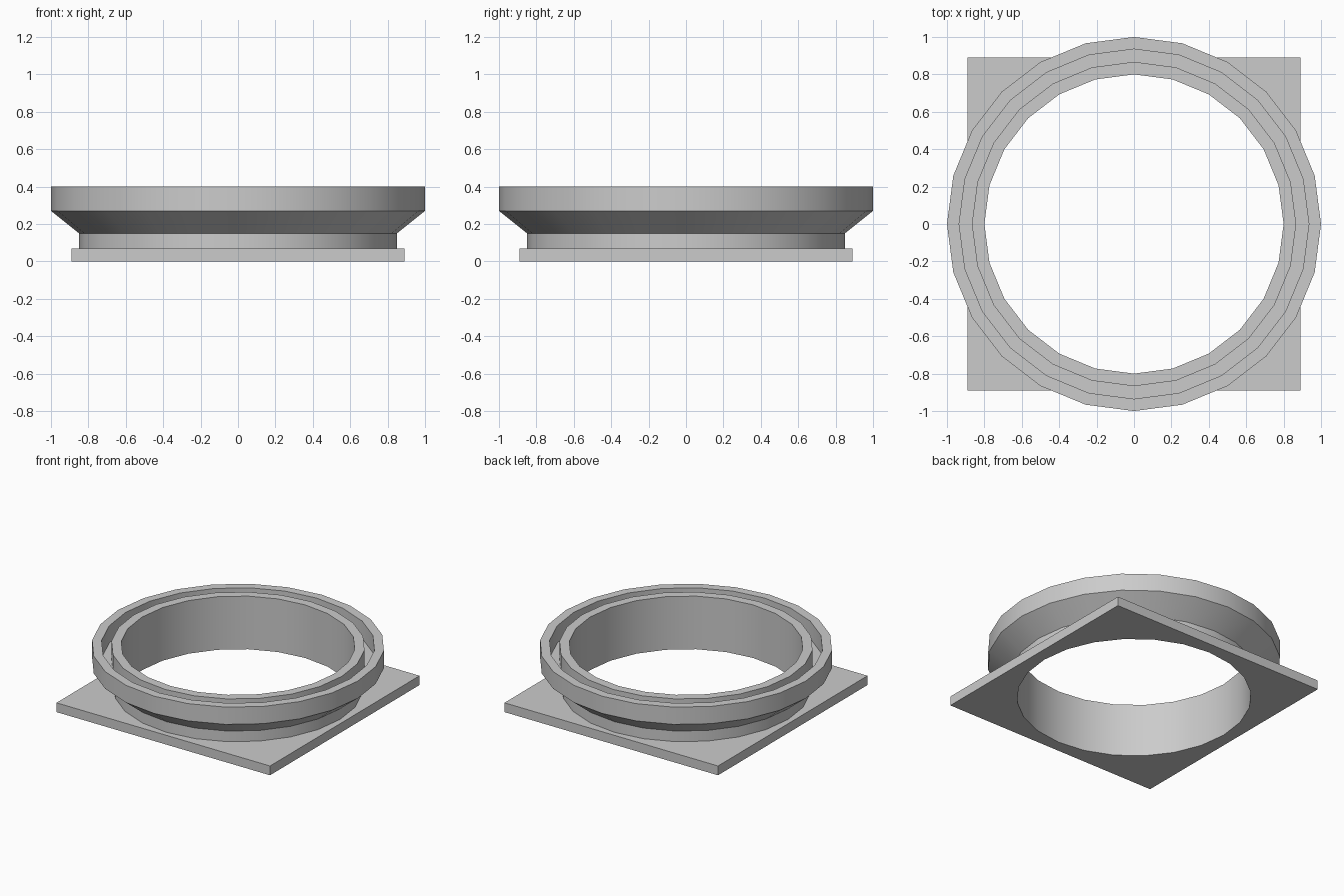
import bpy, bmesh
from math import cos, sin, pi, radians

SIDES = 24
PLATE_HALF, PLATE_TOP = 0.89, 0.07

old = bpy.data.objects.get("Cube")
if old:
    bpy.data.objects.remove(old)

grey = bpy.data.materials.new("light grey")
grey.use_nodes = True
colour = (0.6, 0.6, 0.6, 1)
grey.diffuse_color = colour
grey.node_tree.nodes["Principled BSDF"].inputs["Base Color"].default_value = colour

bm = bmesh.new()


def loop(points):
    """Closed ring of vertices joined by edges."""
    vs = [bm.verts.new(p) for p in points]
    es = [bm.edges.new((v, vs[(i + 1) % len(vs)])) for i, v in enumerate(vs)]
    return vs, es


def circle(r, z):
    angles = [2 * pi * i / SIDES for i in range(SIDES)]
    return loop([(r * cos(a), r * sin(a), z) for a in angles])


def square(h, z):
    return loop([(-h, -h, z), (h, -h, z), (h, h, z), (-h, h, z)])


def skin(a, b):
    """Quads between two matching rings."""
    n = len(a)
    for i in range(n):
        j = (i + 1) % n
        bm.faces.new((a[i], a[j], b[j], b[i]))


# Round collar: neck, flare, outer rim, seal groove, inner wall
profile = [(0.85, PLATE_TOP), (0.85, 0.15), (1, 0.27), (1, 0.4), (0.935, 0.4),
           (0.935, 0.27), (0.867, 0.27), (0.867, 0.4), (0.8, 0.4), (0.8, 0)]
rings = [circle(r, z) for r, z in profile]
for a, b in zip(rings, rings[1:]):
    skin(a[0], b[0])

# Square base plate, filled up to the neck above and the opening below
top, bottom = square(PLATE_HALF, PLATE_TOP), square(PLATE_HALF, 0)
skin(bottom[0], top[0])
for edge_loop, ring in ((top, rings[0]), (bottom, rings[-1])):
    bmesh.ops.triangle_fill(bm, edges=edge_loop[1] + ring[1], use_beauty=True)
bmesh.ops.recalc_face_normals(bm, faces=bm.faces)
bmesh.ops.dissolve_limit(bm, angle_limit=radians(1), verts=[],
                         edges=[e for e in bm.edges if e.is_manifold and
                                all(abs(f.normal.z) > 0.99 and len(f.verts) == 3
                                    for f in e.link_faces)])

mesh = bpy.data.meshes.new("flanged_collar")
bm.to_mesh(mesh)
bm.free()
mesh.materials.append(grey)
collar = bpy.data.objects.new("flanged_collar", mesh)
bpy.context.collection.objects.link(collar)

# Smooth round walls, crisp corners
bpy.context.view_layer.objects.active = collar
collar.select_set(True)
bpy.ops.object.shade_smooth_by_angle(angle=radians(30))
